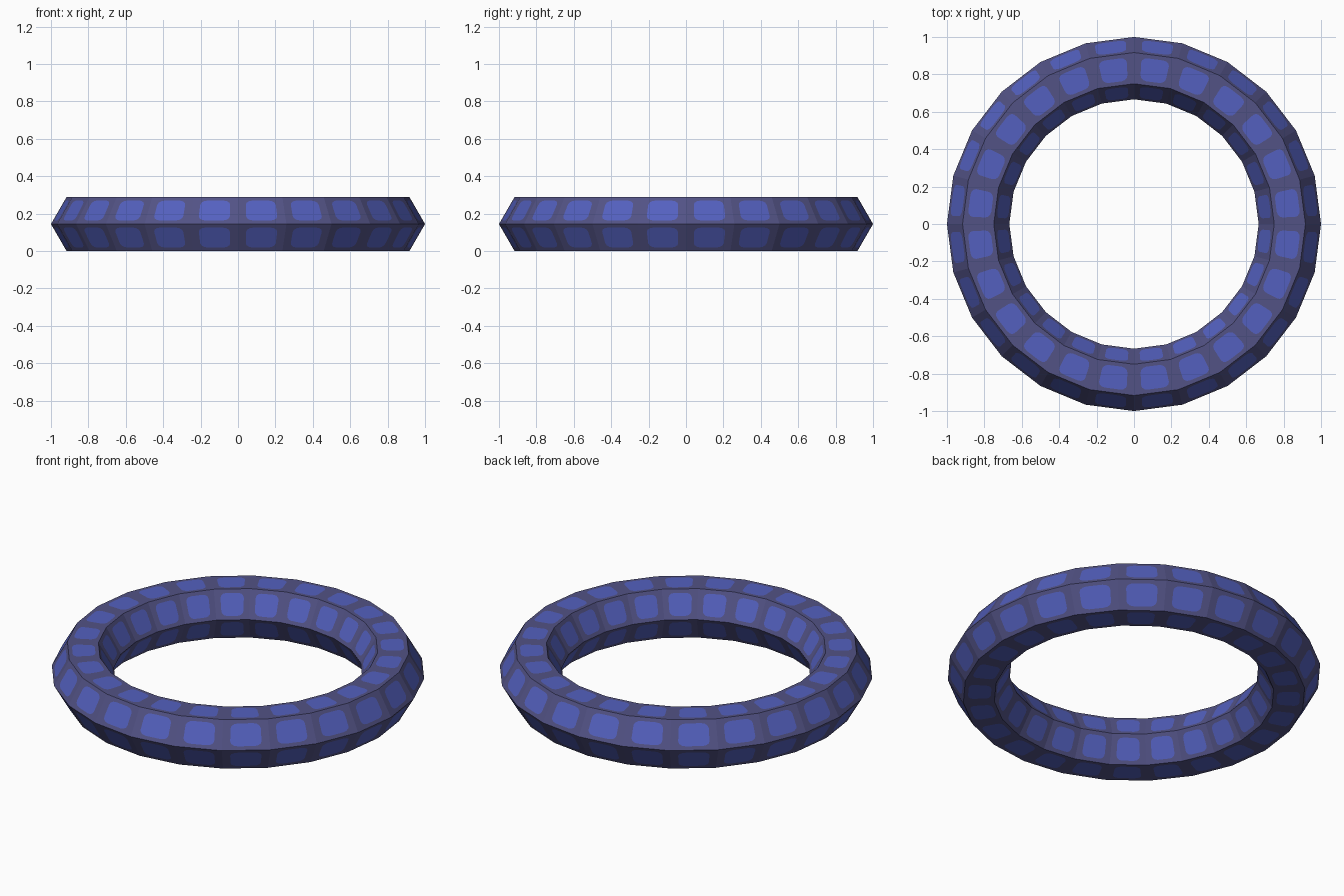
import bpy, bmesh, math
from mathutils import Vector

if "Cube" in bpy.data.objects:
    bpy.data.objects.remove(bpy.data.objects["Cube"])

MAJOR, MINOR = 24, 6
R, r = 0.8333, 0.1667
MARGIN_U, MARGIN_V, ROUND, ARC = 0.17, 0.13, 0.16, 3


def material(name, rgb):
    m = bpy.data.materials.new(name)
    m.diffuse_color = (*rgb, 1)
    m.use_nodes = True
    m.node_tree.nodes["Principled BSDF"].inputs["Base Color"].default_value = m.diffuse_color
    return m


def ring_point(i, j):
    a, b = math.tau * i / MAJOR, math.tau * j / MINOR
    d = R + r * math.cos(b)
    return Vector((d * math.cos(a), d * math.sin(a), r * math.sin(math.pi / 3) + r * math.sin(b)))


bm = bmesh.new()
grid = [[bm.verts.new(ring_point(i, j)) for j in range(MINOR)] for i in range(MAJOR)]


def tiled_face(c):
    """Split one ring facet into a rounded tile and the border around it."""
    p = [v.co.copy() for v in c]

    def at(u, v):
        return p[0].lerp(p[1], u).lerp(p[3].lerp(p[2], u), v)

    u0, v0 = MARGIN_U + ROUND, MARGIN_V + ROUND
    centres = [(u0, v0), (1 - u0, v0), (1 - u0, 1 - v0), (u0, 1 - v0)]
    arcs = []
    for k, (u, v) in enumerate(centres):
        angles = [math.pi + math.pi / 2 * (k + s / ARC) for s in range(ARC + 1)]
        arcs.append([bm.verts.new(at(u + ROUND * math.cos(t), v + ROUND * math.sin(t)))
                     for t in angles])
    bm.faces.new([v for arc in arcs for v in arc]).material_index = 1
    for k in range(4):
        n = (k + 1) % 4
        bm.faces.new((c[k], c[n], arcs[n][0], arcs[k][-1]))
        for s in range(ARC):
            bm.faces.new((c[k], arcs[k][s + 1], arcs[k][s]))


for i in range(MAJOR):
    for j in range(MINOR):
        i2, j2 = (i + 1) % MAJOR, (j + 1) % MINOR
        tiled_face((grid[i][j], grid[i2][j], grid[i2][j2], grid[i][j2]))

bmesh.ops.recalc_face_normals(bm, faces=bm.faces)
mesh = bpy.data.meshes.new("tiled_ring")
bm.to_mesh(mesh)
bm.free()
mesh.materials.append(material("dusky violet border", (0.085, 0.085, 0.235)))
mesh.materials.append(material("blue tile", (0.088, 0.118, 0.52)))
bpy.context.collection.objects.link(bpy.data.objects.new("tiled_ring", mesh))
